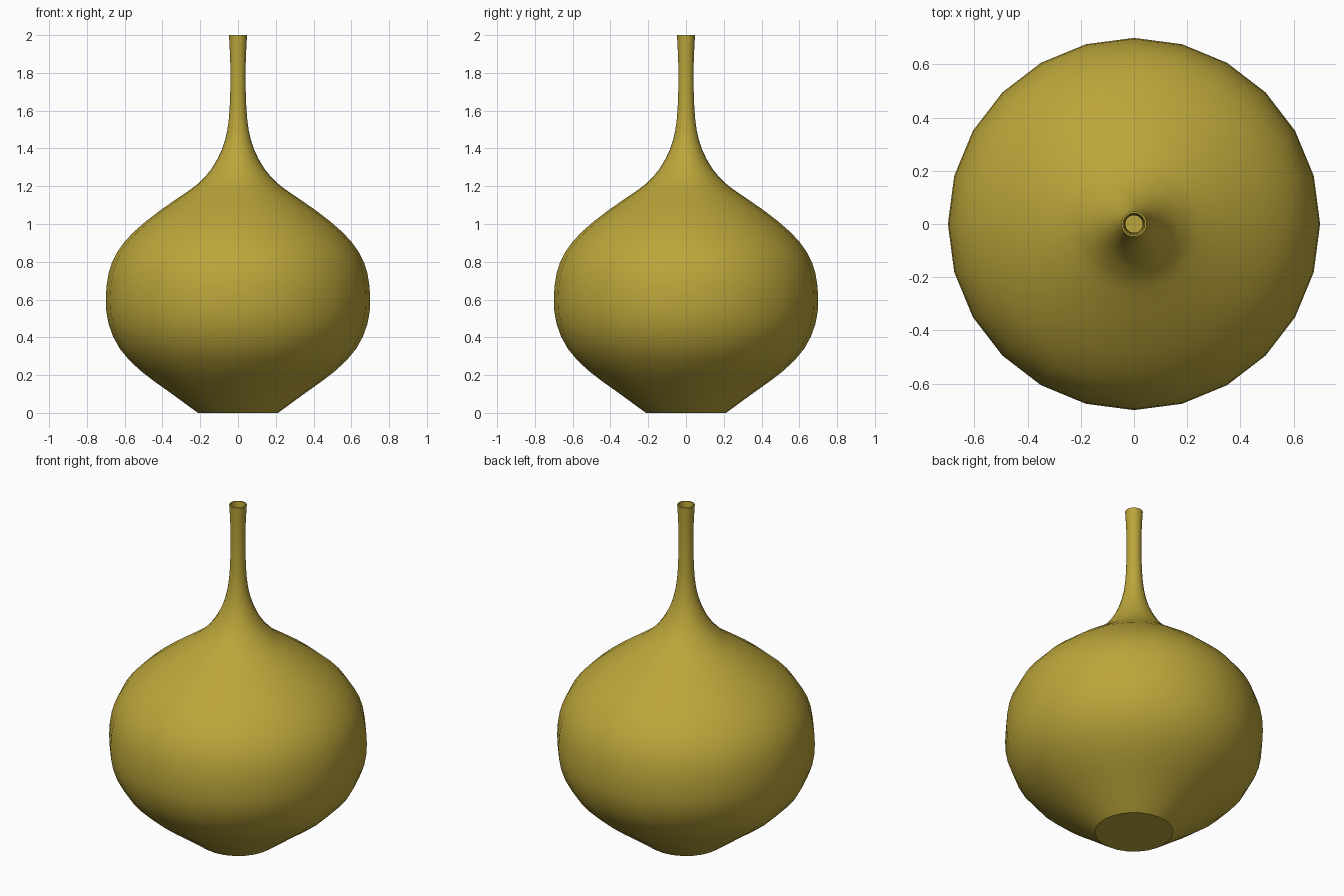
import bpy, bmesh, math

if "Cube" in bpy.data.objects:
    bpy.data.objects.remove(bpy.data.objects["Cube"])

SIDES = 24

# one flat colour for the whole vase
glaze = bpy.data.materials.new("mustard_glaze")
glaze.diffuse_color = (0.5, 0.38, 0.043, 1)
glaze.use_nodes = True
glaze.node_tree.nodes["Principled BSDF"].inputs["Base Color"].default_value = glaze.diffuse_color

# outer profile (radius, height) from foot to rim
PROFILE = [(0.212, 0), (0.36, 0.108), (0.515, 0.222), (0.626, 0.34),
           (0.685, 0.47), (0.70, 0.60), (0.685, 0.74), (0.64, 0.85),
           (0.555, 0.955), (0.415, 1.07), (0.255, 1.18), (0.20, 1.225),
           (0.138, 1.295), (0.085, 1.395), (0.056, 1.50), (0.044, 1.62),
           (0.040, 1.77), (0.042, 1.89), (0.048, 2.0)]


def smooth_profile(pts, steps):
    """Catmull-Rom curve through the profile points."""
    ext = [tuple(2 * a - b for a, b in zip(pts[0], pts[1]))] + pts
    ext.append(tuple(2 * a - b for a, b in zip(pts[-1], pts[-2])))
    out = []
    for p0, p1, p2, p3 in zip(ext, ext[1:], ext[2:], ext[3:]):
        for s in range(steps):
            t = s / steps
            out.append(tuple(0.5 * (2 * b + (c - a) * t
                                    + (2 * a - 5 * b + 4 * c - d) * t ** 2
                                    + (3 * b - a - 3 * c + d) * t ** 3)
                             for a, b, c, d in zip(p0, p1, p2, p3)))
    return out + [pts[-1]]


# turn the profile into rings, with a flat foot
bm = bmesh.new()
rings = []
for r, z in smooth_profile(PROFILE, 2):
    rings.append([bm.verts.new((r * math.cos(a), r * math.sin(a), z))
                  for a in (2 * math.pi * i / SIDES for i in range(SIDES))])
for low, high in zip(rings, rings[1:]):
    for i in range(SIDES):
        j = (i + 1) % SIDES
        bm.faces.new((low[i], low[j], high[j], high[i]))
bm.faces.new(rings[0][::-1])

mesh = bpy.data.meshes.new("bottle_vase")
bm.to_mesh(mesh)
bm.free()
mesh.materials.append(glaze)
vase = bpy.data.objects.new("bottle_vase", mesh)
bpy.context.collection.objects.link(vase)

# thin wall, growing inwards, open at the neck
wall = vase.modifiers.new("thin_wall", 'SOLIDIFY')
wall.thickness = 0.007
wall.offset = -1

# smooth body with a crisp foot and rim
bpy.context.view_layer.objects.active = vase
vase.select_set(True)
bpy.ops.object.modifier_apply(modifier=wall.name)
bpy.ops.object.shade_smooth_by_angle(angle=math.radians(30))
